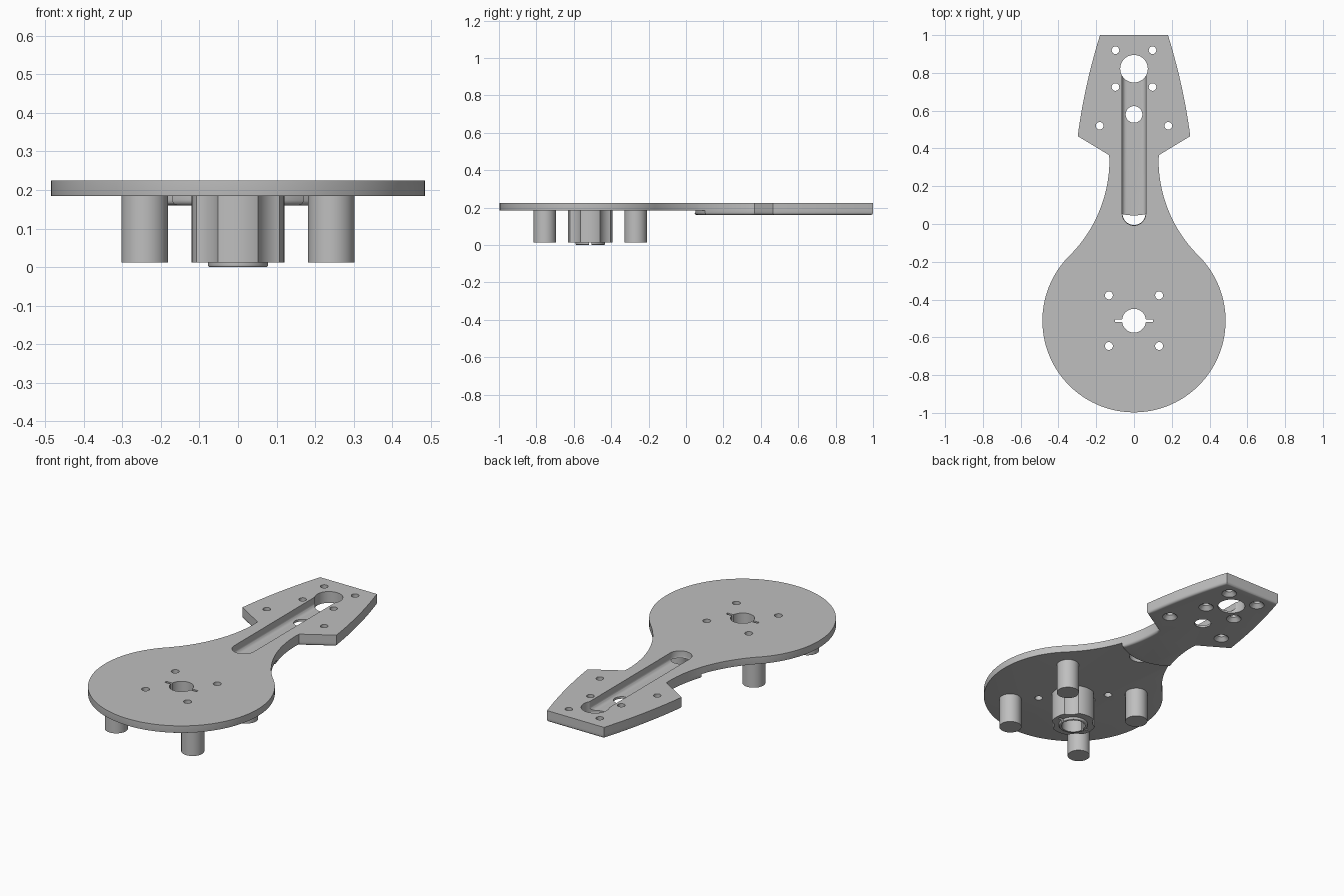
import bpy, bmesh, math
from mathutils import Vector

cube = bpy.data.objects.get("Cube")
if cube:
    bpy.data.objects.remove(cube, do_unlink=True)

grey = bpy.data.materials.new("grey_plastic")
grey.use_nodes = True
COLOUR = (0.52, 0.52, 0.52, 1)
grey.diffuse_color = COLOUR
grey.node_tree.nodes["Principled BSDF"].inputs["Base Color"].default_value = COLOUR

DISC_Y, DISC_R = -0.512, 0.485
NECK_X, NECK_Y, NECK_R = 0.845, 0.34, 0.715
TOP, SEAM, BASE, FOOT = 0.225, 0.185, 0.16, 0.012


def prism(name, outline, z0, z1, bevel=0.0, keep=lambda v: True):
    """Extrude an outline upwards and round the chosen bottom edges."""
    bm = bmesh.new()
    face = bm.faces.new([bm.verts.new((x, y, z0)) for x, y in outline])
    bottom = list(face.verts)
    top = bmesh.ops.extrude_face_region(bm, geom=[face], use_keep_orig=True)
    bmesh.ops.translate(bm, vec=(0, 0, z1 - z0),
                        verts=[g for g in top["geom"] if isinstance(g, bmesh.types.BMVert)])
    bmesh.ops.recalc_face_normals(bm, faces=bm.faces)
    if bevel:
        edges = [e for e in bm.edges
                 if all(v in bottom and keep(v.co) for v in e.verts)]
        bmesh.ops.bevel(bm, geom=edges, offset=bevel, segments=4, profile=0.5,
                        affect='EDGES', clamp_overlap=True)
    mesh = bpy.data.meshes.new(name)
    bm.to_mesh(mesh)
    bm.free()
    obj = bpy.data.objects.new(name, mesh)
    bpy.context.collection.objects.link(obj)
    mesh.materials.append(grey)
    return obj


def arc(cx, cy, r, a0, a1, n):
    return [(cx + r * math.cos(a0 + (a1 - a0) * i / n),
             cy + r * math.sin(a0 + (a1 - a0) * i / n)) for i in range(n + 1)]


def circle(cx, cy, r, n=48):
    return arc(cx, cy, r, 0, math.tau, n)[:-1]


def cylinder(name, x, y, r, z0, z1, bevel=0.0, n=48):
    return prism(name, circle(x, y, r, n), z0, z1, bevel)


def hole(x, y, r):
    return cylinder("hole_cutter", x, y, r, -0.1, 0.4)


def countersink(x, y):
    """Cone that widens towards the underside."""
    obj = cylinder("countersink_cutter", x, y, 0.044, BASE - 0.004, BASE + 0.024, n=32)
    for v in obj.data.vertices:
        if v.co.z > BASE:
            v.co.x = x + (v.co.x - x) * 0.4
            v.co.y = y + (v.co.y - y) * 0.4
    return obj


def mirrored(half):
    return half + [(-x, y) for x, y in reversed(half) if x > 1e-5]


def finish(obj, cutters=()):
    """Cut the holes, then smooth the curved walls."""
    bpy.ops.object.select_all(action='DESELECT')
    bpy.context.view_layer.objects.active = obj
    obj.select_set(True)
    for cutter in cutters:
        mod = obj.modifiers.new("cut", 'BOOLEAN')
        mod.operation, mod.solver, mod.object = 'DIFFERENCE', 'EXACT', cutter
        bpy.ops.object.modifier_apply(modifier=mod.name)
    bpy.ops.object.shade_smooth_by_angle(angle=math.radians(30))


# Outline pieces, right half from bottom to top
tangent = math.atan2(NECK_Y - DISC_Y, NECK_X)
disc_side = arc(0, DISC_Y, DISC_R, -math.pi / 2, tangent, 60)
neck_side = arc(NECK_X, NECK_Y, NECK_R, math.pi + tangent, math.pi, 28)[1:]
head_side = [(0.132, 0.365)]
for i in range(11):
    t = i / 10
    head_side.append((0.298 - 0.118 * t + 0.048 * t * (1 - t), 0.465 + 0.535 * t))

# Slab front edge bows towards the disc
slab_neck = [p for p in neck_side if p[1] > 0.1]
edge_x = slab_neck[0][0]
slab_front = [(edge_x * i / 8, 0.045 + 0.055 * (i / 8) ** 2) for i in range(8)]

plate = prism("top_plate", mirrored(disc_side + neck_side + head_side), SEAM, TOP,
              0.009, lambda co: co.y < 0.08)
slab = prism("underside_slab", mirrored(slab_front + slab_neck + head_side), BASE, SEAM, 0.014)

# Cutters: cable channel, round openings, screw holes and key slit
channel_outline = (arc(0, 0.055, 0.0625, math.pi, math.tau, 24)
                   + [(0.0625, 0.8), (-0.0625, 0.8)])
channel = prism("channel_cutter", channel_outline, 0.172, 0.4, 0.022)
head_openings = [hole(0, 0.822, 0.073), hole(0, 0.58, 0.044)]
head_screws = [(s * x, y) for s in (1, -1)
               for x, y in ((0.098, 0.92), (0.098, 0.725), (0.182, 0.52))]
head_holes = [hole(x, y, 0.02) for x, y in head_screws]
sinks = [countersink(x, y) for x, y in head_screws]
corners = [(s, t) for s in (1, -1) for t in (1, -1)]
disc_holes = [hole(s * 0.133, DISC_Y + t * 0.134, 0.021) for s, t in corners]
bore = hole(0, DISC_Y, 0.063)
slit = prism("slit_cutter", [(s * 0.1, DISC_Y + t * 0.007) for s, t in
                             ((-1, -1), (1, -1), (1, 1), (-1, 1))], -0.1, 0.4)
scallops = [cylinder("scallop_cutter", s * 0.133, DISC_Y + t * 0.134, 0.085, -0.1, 0.4)
            for s, t in corners]

finish(plate, [channel] + head_openings + head_holes + disc_holes + [bore, slit])
finish(slab, [channel] + head_openings + head_holes + sinks)

# Fluted hub and its collar
hub = cylinder("hub", 0, DISC_Y, 0.12, FOOT, SEAM, n=64)
finish(hub, scallops + [bore, slit])
collar = cylinder("hub_collar", 0, DISC_Y, 0.078, 0, FOOT, 0.005, n=64)
finish(collar, [bore, slit])

# Four standing posts
for s, t in corners:
    name = ("back" if t > 0 else "front") + ("_left" if s > 0 else "_right") + "_post"
    finish(cylinder(name, s * 0.242, DISC_Y + t * 0.243, 0.06, FOOT, SEAM))

for obj in list(bpy.data.objects):
    if obj.name.split(".")[0].endswith("_cutter"):
        bpy.data.objects.remove(obj, do_unlink=True)
